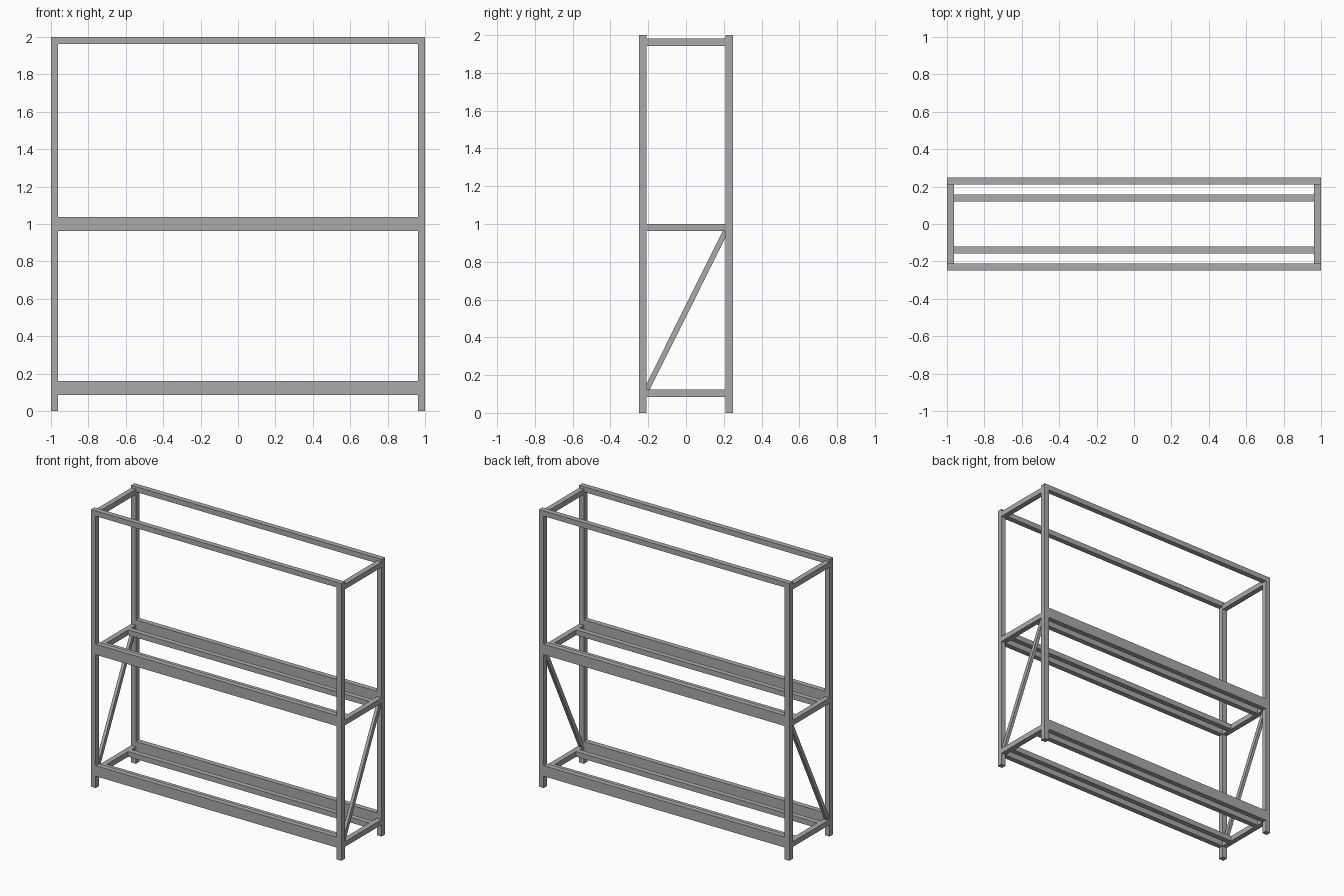
import bpy

cube = bpy.data.objects.get("Cube")
if cube:
    bpy.data.objects.remove(cube, do_unlink=True)

# One plain grey for the whole frame
steel = bpy.data.materials.new("grey_steel")
steel.use_nodes = True
steel.diffuse_color = (0.4, 0.4, 0.4, 1)
steel.node_tree.nodes["Principled BSDF"].inputs["Base Color"].default_value = (0.4, 0.4, 0.4, 1)

T = 0.038            # tube thickness
X, Y = 1.0, 0.248    # outer half width and half depth
XI, YI = X - T, Y - T


def prism(name, profile, x0, x1):
    """Extrude a (y, z) profile from x0 to x1."""
    n = len(profile)
    verts = [(x, y, z) for x in (x0, x1) for y, z in profile]
    faces = [tuple(reversed(range(n))), tuple(range(n, 2 * n))]
    faces += [(i, (i + 1) % n, (i + 1) % n + n, i + n) for i in range(n)]
    mesh = bpy.data.meshes.new(name)
    mesh.from_pydata(verts, [], faces)
    mesh.materials.append(steel)
    obj = bpy.data.objects.new(name, mesh)
    bpy.context.collection.objects.link(obj)
    return obj


def bar(name, x, y, z):
    """Box given by its (low, high) range on each axis."""
    return prism(name, [(y[0], z[0]), (y[1], z[0]), (y[1], z[1]), (y[0], z[1])], *x)


def span(side, inner, outer):
    return tuple(sorted((side * inner, side * outer)))


# Posts, long rails and shelf beams at the front and back
for sy, face in ((-1, "front"), (1, "back")):
    depth = span(sy, YI, Y)
    for sx, hand in ((1, "left"), (-1, "right")):
        bar(f"{face}_{hand}_post", span(sx, XI, X), depth, (0, 2))
    bar(f"{face}_top_rail", (-XI, XI), depth, (2 - T, 2))
    for level, z in (("lower", 0.085), ("middle", 0.962)):
        bar(f"{face}_{level}_beam", (-XI, XI), depth, (z, z + 2 * T))
        bar(f"{face}_{level}_inner_rail", (-XI, XI), span(sy, 0.121, 0.159), (z, z + T))

# Cross rails and diagonal braces at each end
brace = [(-YI, 0.123), (-0.192, 0.123), (YI, 0.93),
         (YI, 0.962), (0.194, 0.962), (-YI, 0.152)]
for sx, hand in ((1, "left"), (-1, "right")):
    for level, z in (("lower", 0.085), ("middle", 0.962), ("top", 1.943)):
        bar(f"{hand}_{level}_cross_rail", span(sx, XI, X), (-YI, YI), (z, z + T))
    prism(f"{hand}_diagonal_brace", brace, *span(sx, 0.97, 0.992))
